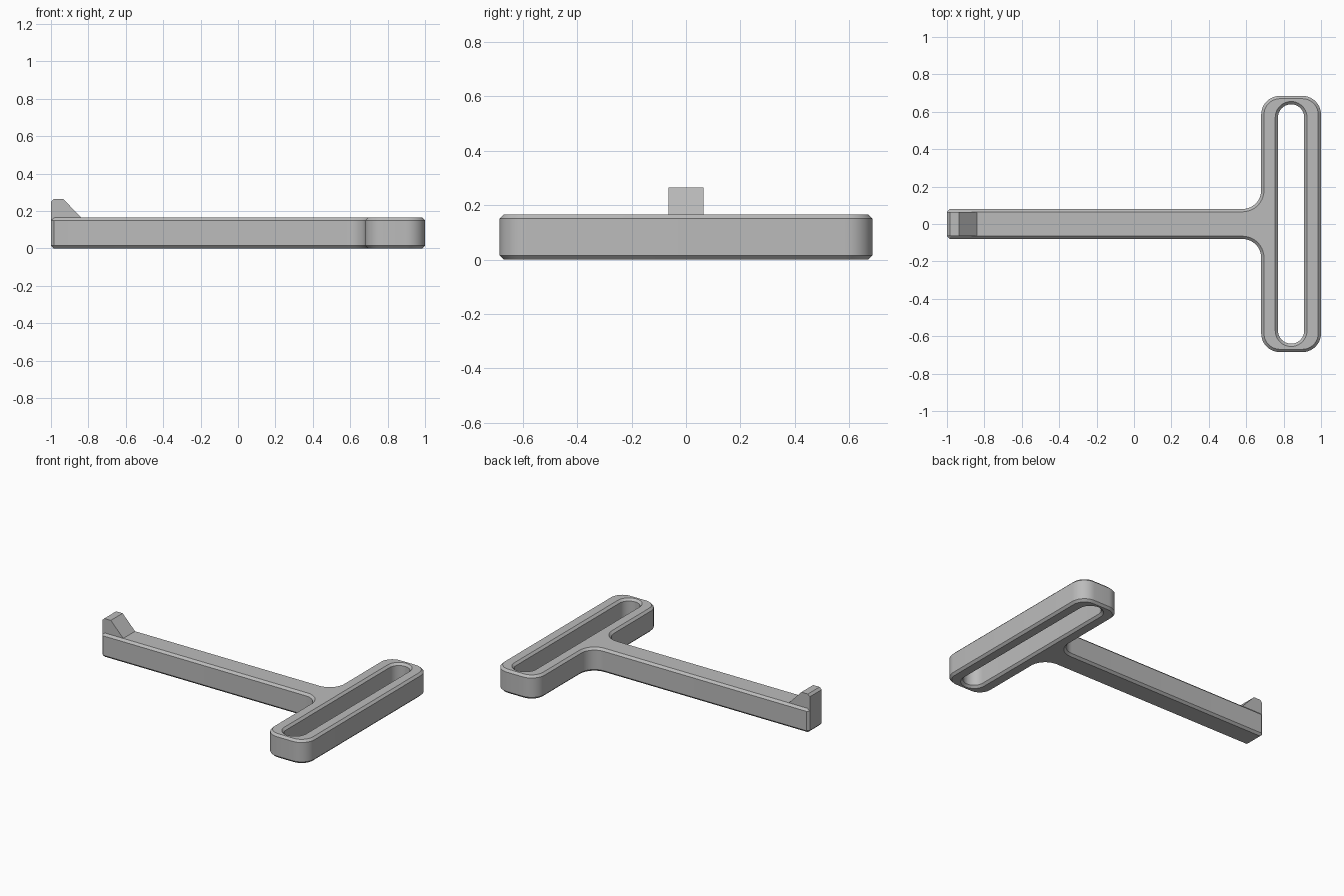
import bpy, bmesh, math
from mathutils import Vector

cube = bpy.data.objects.get("Cube")
if cube:
    bpy.data.objects.remove(cube, do_unlink=True)

HEIGHT, BEVEL = 0.165, 0.015

grey = bpy.data.materials.new("plain grey")
grey.use_nodes = True
colour = (0.5, 0.5, 0.5, 1)
grey.diffuse_color = colour
grey.node_tree.nodes["Principled BSDF"].inputs["Base Color"].default_value = colour


def finish(name, bm):
    """Turn a bmesh into a smooth-shaded object with sharp edges kept."""
    bmesh.ops.recalc_face_normals(bm, faces=bm.faces[:])
    mesh = bpy.data.meshes.new(name)
    bm.to_mesh(mesh)
    bm.free()
    mesh.materials.append(grey)
    obj = bpy.data.objects.new(name, mesh)
    bpy.context.collection.objects.link(obj)
    bpy.ops.object.select_all(action='DESELECT')
    obj.select_set(True)
    bpy.context.view_layer.objects.active = obj
    bpy.ops.object.shade_smooth_by_angle(angle=math.radians(30))
    return obj


def outline(corners, inset):
    """Round the corners (x, y, radius, steps) of a counter-clockwise right-angled loop."""
    points = []
    for i, (x, y, radius, steps) in enumerate(corners):
        p = Vector((x, y))
        before = (p - Vector(corners[i - 1][:2])).normalized()
        after = (Vector(corners[(i + 1) % len(corners)][:2]) - p).normalized()
        turn = 1 if before.cross(after) > 0 else -1
        p += (after - before) * inset * turn
        r = max(radius - inset * turn, 0.004)
        centre = p + (after - before) * r
        for k in range(steps + 1):
            a = math.pi / 2 * k / steps
            points.append(centre - after * r * math.cos(a) + before * r * math.sin(a))
    return points


def walls(bm, corners, direction):
    """Upright wall with a chamfer at top and bottom; returns the bottom and top edge loops."""
    levels = [(0, BEVEL), (BEVEL, 0), (HEIGHT - BEVEL, 0), (HEIGHT, BEVEL)]
    rings = [[bm.verts.new((p.x, p.y, z)) for p in outline(corners, d * direction)]
             for z, d in levels]
    n = len(rings[0])
    for low, high in zip(rings, rings[1:]):
        for i in range(n):
            j = (i + 1) % n
            bm.faces.new((low[i], low[j], high[j], high[i]))
    return [[bm.edges.get((ring[i], ring[(i + 1) % n])) for i in range(n)]
            for ring in (rings[0], rings[-1])]


# T-shaped body: narrow arm, filleted into a wide handle with a long slot
R, S = 0.1, 10
tee = [(-1, -0.08, BEVEL, 1), (0.68, -0.08, R, S), (0.68, -0.685, R, S), (1, -0.685, R, S),
       (1, 0.685, R, S), (0.68, 0.685, R, S), (0.68, 0.08, R, S), (-1, 0.08, BEVEL, 1)]
slot = [(x, y, 0.0699, S) for x, y in
        ((0.77, -0.64), (0.91, -0.64), (0.91, 0.64), (0.77, 0.64))]
bm = bmesh.new()
outer = walls(bm, tee, 1)
inner = walls(bm, slot, -1)
for outer_loop, inner_loop in zip(outer, inner):
    bmesh.ops.triangle_fill(bm, use_beauty=True, edges=outer_loop + inner_loop)
finish("tee_handle_body", bm)

# Wedge-shaped catch standing on the free end of the arm
profile = [(-1, 0.14), (-0.84 + 0.025, 0.14), (-0.935, 0.265), (-0.985, 0.265), (-1, 0.25)]
bm = bmesh.new()
face = bm.faces.new([bm.verts.new((x, -0.065, z)) for x, z in profile])
side = bmesh.ops.extrude_face_region(bm, geom=[face])
bmesh.ops.translate(bm, vec=(0, 0.13, 0),
                    verts=[v for v in side["geom"] if isinstance(v, bmesh.types.BMVert)])
finish("end_catch", bm)
